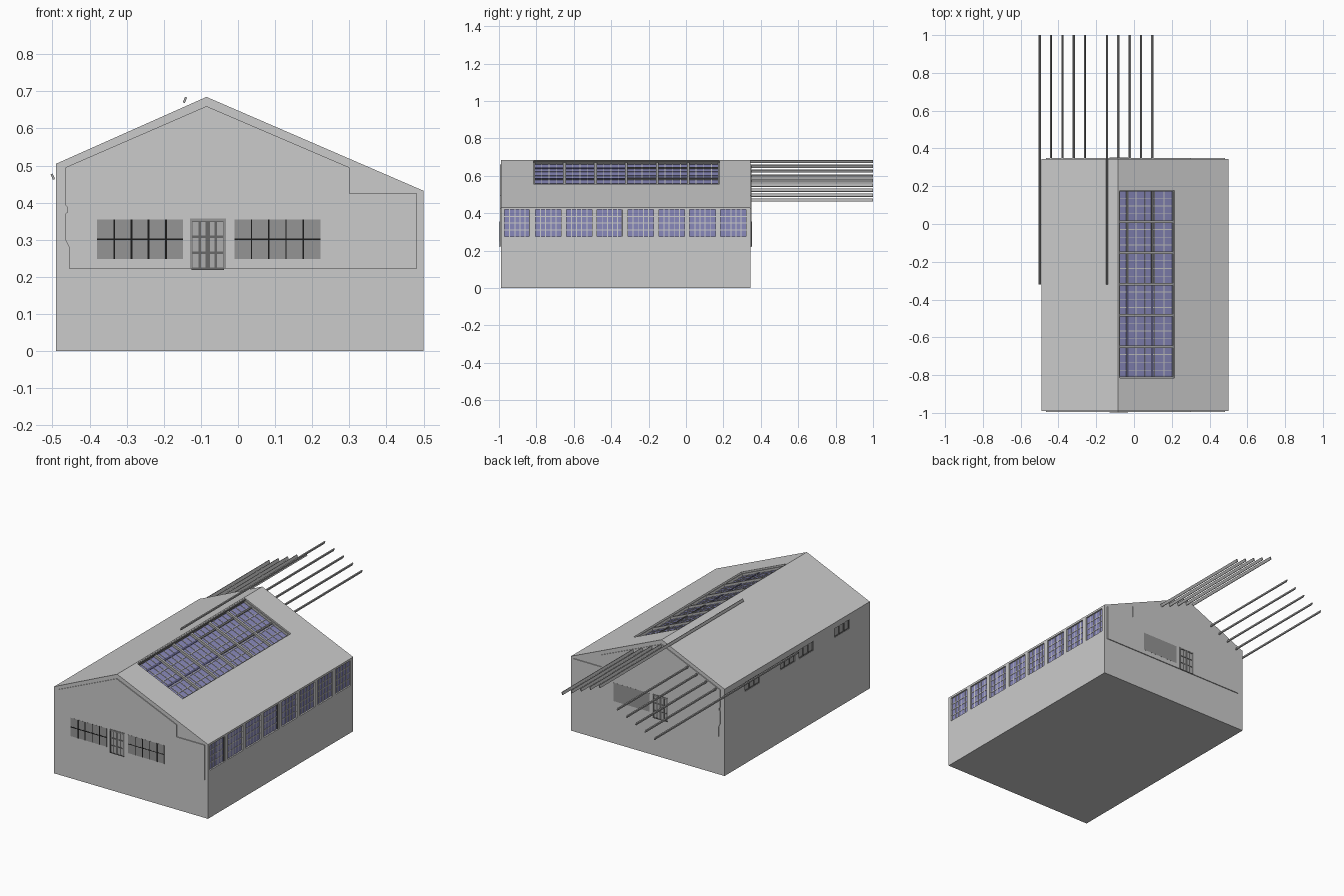
import bpy, bmesh
from mathutils import Matrix, Vector

cube = bpy.data.objects.get("Cube")
if cube:
    bpy.data.objects.remove(cube, do_unlink=True)


def material(name, r, g, b):
    m = bpy.data.materials.new(name)
    m.use_nodes = True
    m.diffuse_color = (r, g, b, 1)
    m.node_tree.nodes["Principled BSDF"].inputs["Base Color"].default_value = (r, g, b, 1)
    return m


WALL = material("wall_grey", .6, .6, .6)
STEEL = material("steel_grey", .42, .42, .42)
PANE = material("pane_grey", .3, .3, .3)
FRAME = material("frame_dark_grey", .14, .14, .14)
GLASS = material("blue_glass", .25, .25, .5)
SHADE = material("dark_blue_glass", .1, .1, .2)
BLACK = material("black_bars", .01, .01, .01)

FRONT, BACK, RIDGE = -.99, .345, Vector((-.085, 0, .685))
EAVE_L, EAVE_R = Vector((-.49, 0, .505)), Vector((.5, 0, .432))


def finish(name, bm, mat):
    bmesh.ops.recalc_face_normals(bm, faces=bm.faces)
    me = bpy.data.meshes.new(name)
    bm.to_mesh(me)
    bm.free()
    me.materials.append(mat)
    ob = bpy.data.objects.new(name, me)
    bpy.context.collection.objects.link(ob)
    return ob


def prism(name, profile, y0, y1, mat):
    """Extrude an x-z profile along y."""
    bm = bmesh.new()
    face = bm.faces.new([bm.verts.new((x, y0, z)) for x, z in profile])
    ext = bmesh.ops.extrude_face_region(bm, geom=[face])["geom"]
    bmesh.ops.translate(bm, vec=(0, y1 - y0, 0),
                        verts=[v for v in ext if isinstance(v, bmesh.types.BMVert)])
    return finish(name, bm, mat)


def boxes(name, items, mat):
    """Join boxes given as (matrix, low corner, high corner) in one object."""
    bm = bmesh.new()
    for mx, lo, hi in items:
        lo, hi = Vector(lo), Vector(hi)
        size = Matrix.Diagonal((*(hi - lo), 1))
        bmesh.ops.create_cube(bm, size=1, matrix=mx @ Matrix.Translation((lo + hi) / 2) @ size)
    return finish(name, bm, mat)


def plane(origin, xdir, ydir):
    """Local frame: x and y lie in the wall, z points outwards."""
    x, y = Vector(xdir).normalized(), Vector(ydir).normalized()
    mx = Matrix((x, y, x.cross(y))).transposed().to_4x4()
    mx.translation = Vector(origin)
    return mx


def grid(mx, rect, cols, rows, bar, z0, z1, border=True):
    """Bars dividing a rectangle into panes."""
    x0, y0, x1, y1 = rect
    skip = 0 if border else 1
    out, h = [], bar / 2
    for i in range(skip, cols + 1 - skip):
        x = x0 + (x1 - x0) * i / cols
        out.append((mx, (x - h, y0, z0), (x + h, y1, z1)))
    for j in range(skip, rows + 1 - skip):
        y = y0 + (y1 - y0) * j / rows
        out.append((mx, (x0, y - h, z0), (x1, y + h, z1)))
    return out


def slab(mx, rect, z0, z1):
    return (mx, (rect[0], rect[1], z0), (rect[2], rect[3], z1))


UP = (0, 0, 1)
front = plane((0, FRONT, 0), (1, 0, 0), UP)
back = plane((0, BACK, 0), (-1, 0, 0), UP)
left = plane((EAVE_R.x, 0, 0), (0, 1, 0), UP)
right = plane((EAVE_L.x, 0, 0), (0, -1, 0), UP)
roof = plane(RIDGE, EAVE_R - RIDGE, (0, 1, 0))

# Main building body
hall = prism("hall", [(-.49, 0), (.5, 0), (EAVE_R.x, EAVE_R.z), (RIDGE.x, RIDGE.z),
                      (EAVE_L.x, EAVE_L.z)], FRONT, BACK, WALL)

# Recesses for the skylight and the windows of both long walls
sky = (.005, -.815, .327, .178)
side_rects = [(-.97 + .165 * i, .275, -.833 + .165 * i, .42) for i in range(8)]
small = [(y, .42, y + .135, .473) for y in (-.158, .167, .337, .667)]
cutter = boxes("recess_cutter", [slab(roof, sky, -.026, .05)]
               + [slab(left, r, -.012, .05) for r in side_rects]
               + [slab(right, r, -.008, .05) for r in small], WALL)
cutter.hide_render = True
cutter.hide_set(True)
mod = hall.modifiers.new("recesses", "BOOLEAN")
mod.operation, mod.solver, mod.object = "DIFFERENCE", "EXACT", cutter

# Stepped panels on both gable ends
outline = [(-.465, .495), (-.085, .66), (.3, .495), (.3, .425), (.482, .425),
           (.482, .222), (-.455, .222), (-.455, .28), (-.465, .3), (-.465, .37),
           (-.459, .375), (-.459, .388), (-.465, .393)]
prism("front_gable_panel", outline, FRONT - .005, FRONT, WALL)
prism("back_gable_panel", outline, BACK, BACK + .005, WALL)

# Skylight: glass, light lattice, bay bars and a dark upper curb
boxes("skylight_glass", [slab(roof, sky, -.027, -.022)], GLASS)
bays = 6
step = (sky[3] - sky[1]) / bays
lattice = []
for i in range(bays):
    y = sky[1] + step * i
    lattice += grid(roof, (sky[0], y, sky[2], y + step), 6, 4, .004, -.022, -.019, False)
boxes("skylight_lattice", lattice, WALL)
boxes("skylight_bay_bars", grid(roof, sky, 1, bays, .014, -.022, -.008), STEEL)
boxes("skylight_upper_curb", [(roof, (sky[0], sky[1], -.022), (sky[0] + .008, sky[3], -.001))],
      FRAME)

# Beams under the skylight: dark through the glass, steel where the purlins pass
beams = (.057, .2)
boxes("skylight_beam_shades", [(roof, (x, sky[1], -.022), (x + .011, -.32, -.0185))
                               for x in beams], SHADE)
boxes("skylight_beams", [(roof, (x, -.32, -.022), (x + .011, sky[3], -.0165))
                         for x in beams], FRAME)

# Row of windows along the left wall, two with a dark jamb
boxes("side_window_glass", [slab(left, r, -.013, -.009) for r in side_rects], GLASS)
boxes("side_window_lattice", [b for r in side_rects
                              for b in grid(left, r, 5, 4, .005, -.009, -.007, False)], WALL)
boxes("side_window_jambs", [(left, (r[2] - .007, r[1], -.009), (r[2], r[3], -.005))
                            for r in side_rects[0::3][:2]], FRAME)

# Small high windows on the right wall
boxes("small_window_panes", [slab(right, r, -.009, -.006) for r in small], STEEL)
boxes("small_window_frames", [b for r in small
                              for b in grid(right, r, 3, 1, .006, -.006, -.002)], FRAME)


# Gable windows and double doors
def gable(label, mx, windows, door):
    boxes(label + "_window_panes", [slab(mx, r, .004, .0055) for r in windows], PANE)
    x0, z0, x1, z1 = door
    mid = (x0 + x1) / 2
    inner = (x0 + .005, z0, x1 - .005, z1 - .006)
    boxes(label + "_door_panes", [slab(mx, inner, .004, .0055)], STEEL)
    bars = grid(mx, inner, 4, 3, .006, .0055, .007)
    bars.append((mx, (mid - .006, z0, .0055), (mid + .006, z1, .0075)))
    boxes(label + "_door_bars", bars, FRAME)
    boxes(label + "_door_frame", [(mx, (x0, z0, .004), (x0 + .006, z1, .008)),
                                  (mx, (x1 - .006, z0, .004), (x1, z1, .008)),
                                  (mx, (x0, z1 - .006, .004), (x1, z1, .008))], PANE)


front_windows = [(-.38, .248, -.148, .355), (-.01, .248, .222, .355)]
gable("front", front, front_windows, (-.13, .222, -.033, .357))
gable("back", back, [(-.222, .248, .01, .355)], (.033, .222, .13, .357))
boxes("front_window_bars", [b for r, bar in zip(front_windows, (.005, .0035))
                            for b in grid(front, r, 5, 2, bar, .0055, .0065, False)], BLACK)

# Long purlins running out past the back gable, tilted with each roof slope
purlins = []
for x0, z0, eave, sign in ((-.499, .47, EAVE_L, 1), (-.143, .677, EAVE_R, -1)):
    slope = abs((RIDGE.z - eave.z) / (RIDGE.x - eave.x))
    for i in range(5):
        mx = plane((x0 + .06 * i, 0, z0 + sign * slope * .06 * i),
                   (1, 0, sign * slope), (0, 1, 0))
        purlins.append((mx, (-.003, -.32, -.008), (.003, 1, .008)))
boxes("purlins", purlins, STEEL)
